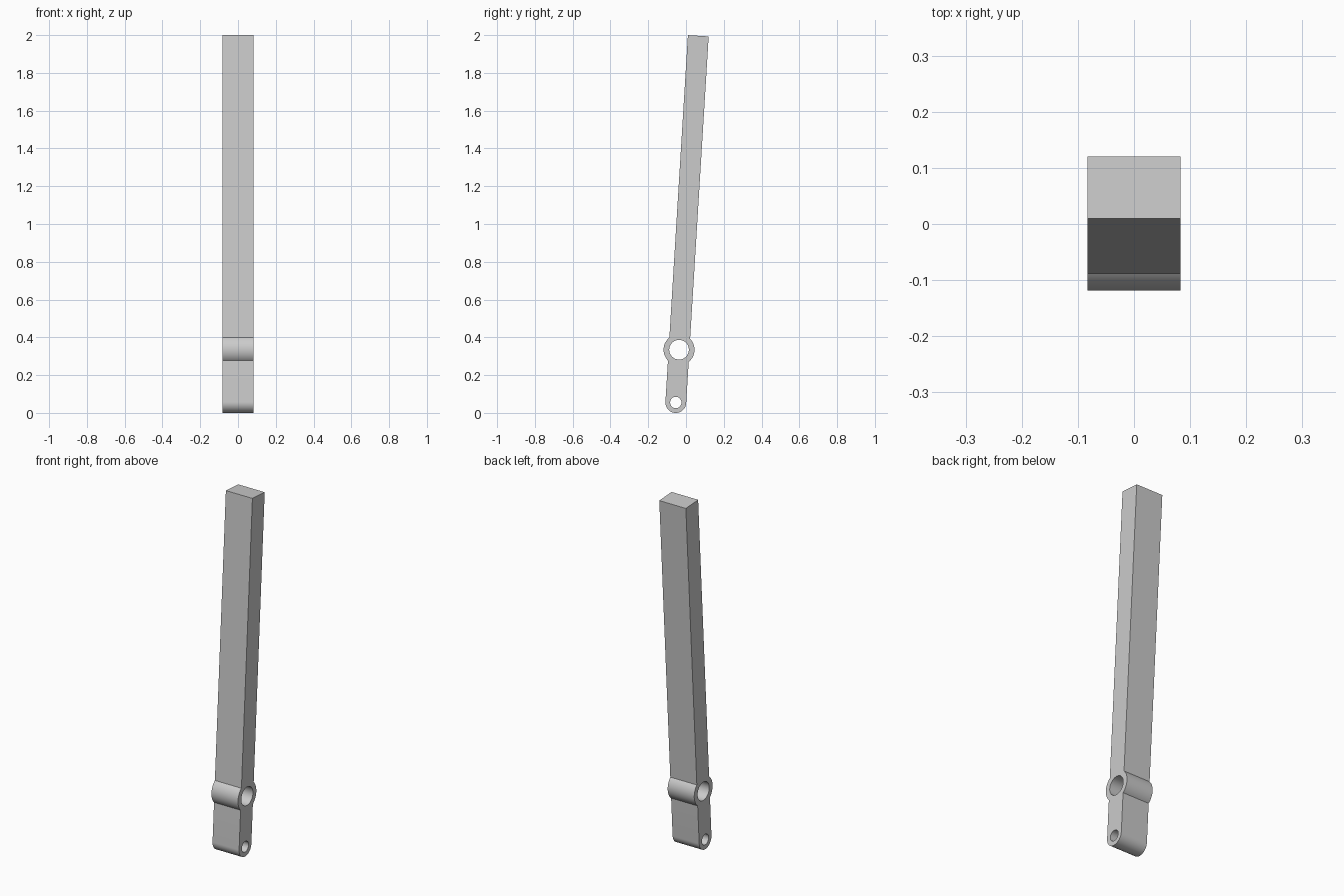
import bpy, bmesh
from math import sin, cos, asin, pi, radians
from mathutils import Matrix

cube = bpy.data.objects.get("Cube")
if cube:
    bpy.data.objects.remove(cube, do_unlink=True)

HALF_THICK = 0.083   # half extent along x
BAR_R = 0.055        # half width of the bar and radius of its rounded end
BOSS_R, BOSS_V = 0.082, 0.28
LENGTH = 1.945       # from lower pivot to the square end
TILT = radians(3.51)


def arc(v, r, start, end, steps):
    """Points (across, along) on an arc centred on the bar's axis."""
    angles = [start + (end - start) * i / steps for i in range(steps + 1)]
    return [(r * cos(a), v + r * sin(a)) for a in angles]


# Outline: rounded lower end, pivot boss on both sides, square top
a = asin((BOSS_R**2 - BAR_R**2) ** 0.5 / BOSS_R)
outline = (arc(0, BAR_R, -pi, 0, 32)
           + arc(BOSS_V, BOSS_R, -a, a, 24)
           + [(BAR_R, LENGTH), (-BAR_R, LENGTH)]
           + arc(BOSS_V, BOSS_R, pi - a, pi + a, 24))
holes = [arc(0, 0.03, 0, 2 * pi, 40)[:-1],
         arc(BOSS_V, 0.052, 0, 2 * pi, 48)[:-1]]

# Fill the profile around the holes and extrude it across x
bm = bmesh.new()
for loop in [outline] + holes:
    verts = [bm.verts.new((-HALF_THICK, u, v)) for u, v in loop]
    for i, vert in enumerate(verts):
        bm.edges.new((vert, verts[(i + 1) % len(verts)]))
bmesh.ops.triangle_fill(bm, edges=bm.edges[:], use_beauty=True)
ext = bmesh.ops.extrude_face_region(bm, geom=bm.faces[:], use_keep_orig=True)
new_verts = [g for g in ext["geom"] if isinstance(g, bmesh.types.BMVert)]
bmesh.ops.translate(bm, verts=new_verts, vec=(2 * HALF_THICK, 0, 0))
bmesh.ops.recalc_face_normals(bm, faces=bm.faces[:])

# Lean the lever back and stand it on the ground
bm.transform(Matrix.Translation((0, -0.054, BAR_R)) @ Matrix.Rotation(-TILT, 4, "X"))
mesh = bpy.data.meshes.new("lever_arm")
bm.to_mesh(mesh)
bm.free()

lever = bpy.data.objects.new("lever_arm", mesh)
bpy.context.collection.objects.link(lever)

# Plain grey material
grey = bpy.data.materials.new("plain_grey")
grey.use_nodes = True
colour = (0.6, 0.6, 0.6, 1)
grey.diffuse_color = colour
grey.node_tree.nodes["Principled BSDF"].inputs["Base Color"].default_value = colour
mesh.materials.append(grey)

# Smooth the round surfaces, keep the edges sharp
bpy.ops.object.select_all(action="DESELECT")
lever.select_set(True)
bpy.context.view_layer.objects.active = lever
bpy.ops.object.shade_smooth_by_angle(angle=radians(30))
